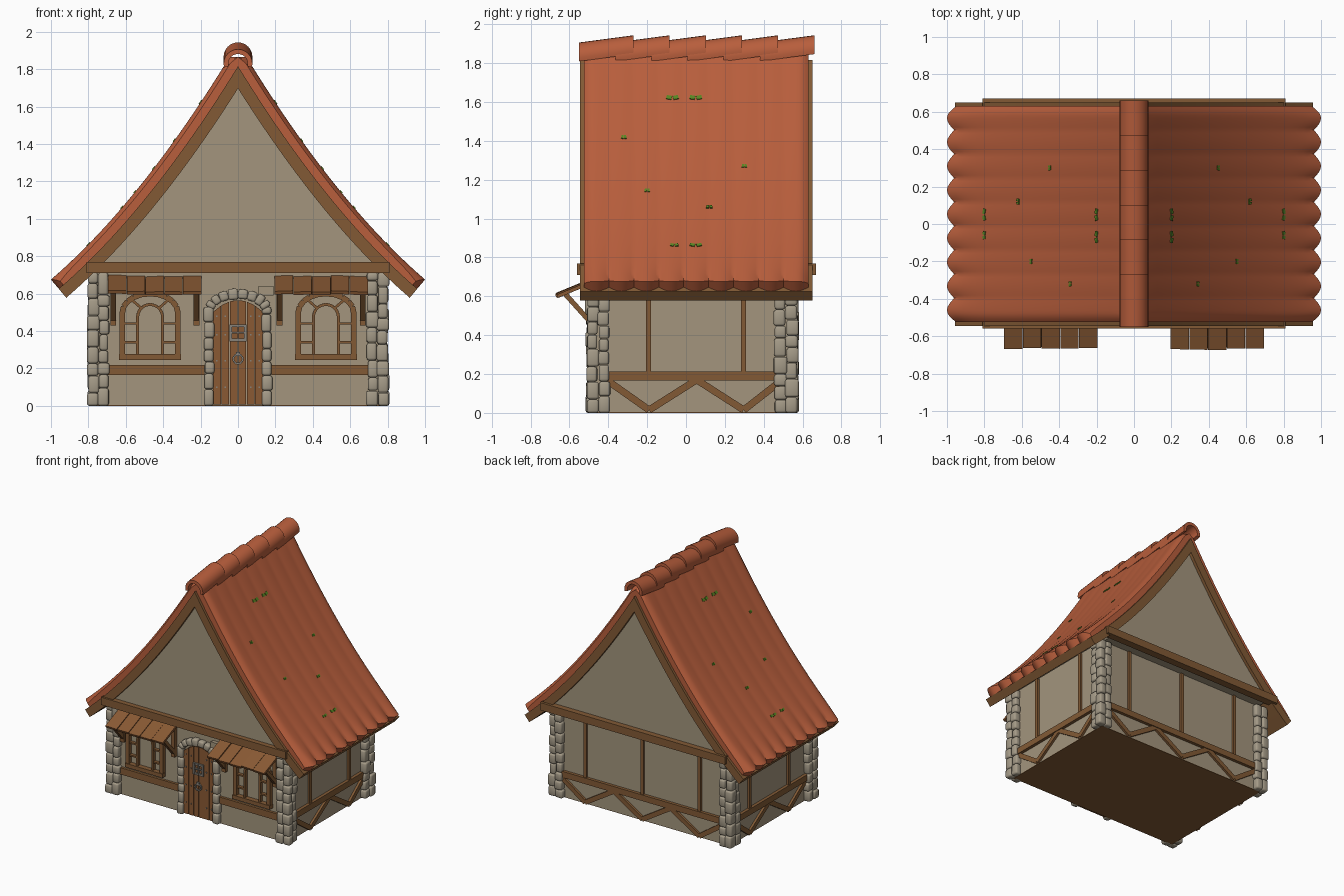
import bpy, bmesh, math, random
from mathutils import Matrix, Vector

if "Cube" in bpy.data.objects:
    bpy.data.objects.remove(bpy.data.objects["Cube"])
random.seed(4)

def material(name, r, g, b):
    m = bpy.data.materials.new(name)
    lin = lambda c: ((c / 255 + 0.055) / 1.055) ** 2.4
    m.diffuse_color = (lin(r), lin(g), lin(b), 1)
    m.use_nodes = True
    m.node_tree.nodes["Principled BSDF"].inputs["Base Color"].default_value = m.diffuse_color
    return m

WALL = material("plaster", 163, 149, 125)
WOOD = material("timber", 130, 90, 53)
PLANK = material("plank wood", 138, 90, 52)
STONE = material("stone", 165, 155, 136)
ROOF = material("roof tile", 184, 94, 60)
MOSS = material("moss", 88, 135, 35)
METAL = material("iron", 135, 130, 122)

def finish(name, bm, mat, smooth=None):
    bmesh.ops.recalc_face_normals(bm, faces=bm.faces[:])
    me = bpy.data.meshes.new(name)
    bm.to_mesh(me)
    bm.free()
    me.materials.append(mat)
    if smooth:
        for p in me.polygons:
            p.use_smooth = True
        me.set_sharp_from_angle(angle=math.radians(smooth))
    ob = bpy.data.objects.new(name, me)
    bpy.context.collection.objects.link(ob)
    return ob

def box(bm, x0, x1, y0, y1, z0, z1, rot=None):
    m = Matrix.Translation(((x0 + x1) / 2, (y0 + y1) / 2, (z0 + z1) / 2))
    if rot:
        m = m @ rot
    m = m @ Matrix.Diagonal((x1 - x0, y1 - y0, z1 - z0, 1))
    return bmesh.ops.create_cube(bm, size=1, matrix=m)["verts"]

def beam(bm, p, q, w, d, n):
    """Bar from p to q: w wide in its plane, d thick along the normal n."""
    p, q, n = Vector(p), Vector(q), Vector(n).normalized()
    a = (q - p).normalized()
    s = n.cross(a)
    m = Matrix((a * (q - p).length, s * w, n * d)).transposed().to_4x4()
    return bmesh.ops.create_cube(bm, size=1, matrix=Matrix.Translation((p + q) / 2) @ m)["verts"]

# Roof curve: outer height, slope, and a point lying off beneath the outer surface
def height(x): return 1.94 - 1.67 * x + 0.405 * x * x
def slope(x): return 1.67 - 0.81 * x
def under(x, off):
    x *= 1 - 0.652 * off
    return x, min(height(x) - off * math.hypot(1, slope(x)), 1.865)

def slab(name, ys, off0, off1, mat, wave):
    """Curved roof layer, both slopes, with wavy eaves when wave is set."""
    bm = bmesh.new()
    N = 24
    for side in (-1, 1):
        grid = []
        for y in ys:
            col = []
            w = abs(math.sin((y - ys[0]) / (ys[-1] - ys[0]) * 9 * math.pi)) if wave else 1
            d = max(0, 0.05 - min(y - ys[0], ys[-1] - y)) / 0.05 if wave else 0
            for k in range(2 * N + 2):
                top = k <= N
                t = (k if top else 2 * N + 1 - k) / N
                dip = (1 - w) * (0.003 + 0.018 * t ** 12) + 0.018 * d * d
                x, z = under(t * (1 - 0.025 * (1 - w) * t ** 12), off0 + dip if top else off1)
                col.append(bm.verts.new((side * x, y, z)))
            grid.append(col)
        K = 2 * N + 2
        for a, b in zip(grid, grid[1:]):
            for k in range(K):
                bm.faces.new((a[k], a[(k + 1) % K], b[(k + 1) % K], b[k]))
        for col in (grid[0], grid[-1]):
            for k in range(N):
                bm.faces.new((col[k], col[k + 1], col[K - 2 - k], col[K - 1 - k]))
    return finish(name, bm, mat, 40)

slab("roof_tiles", [-0.525 + 1.155 * i / 72 for i in range(73)], 0, 0.066, ROOF, True)
slab("roof_deck", [-0.545, 0.65], 0.064, 0.125, WOOD, False)

# Ridge caps: overlapping tilted half tubes
bm = bmesh.new()
for i in range(6):
    y0 = -0.55 + 0.186 * i
    rings = []
    for y, zc in ((y0, 1.829), (y0 + 0.28, 1.866)):
        for r in (0.077, 0.052):
            rings.append([bm.verts.new((r * math.sin(a), y, zc + r * math.cos(a)))
                          for a in [math.radians(-105 + 210 * k / 14) for k in range(15)]])
    fo, fi, bo, bi = rings
    for a, b in ((fo, bo), (bo, bi), (bi, fi), (fi, fo)):
        for k in range(14):
            bm.faces.new((a[k], a[k + 1], b[k + 1], b[k]))
    for k in (0, 14):
        bm.faces.new((fo[k], bo[k], bi[k], fi[k]))
finish("ridge_caps", bm, ROOF, 40)

# Moss tufts on both slopes
bm = bmesh.new()
for s in (-1, 1):
    for x, y, l in ((.2, -.07, .06), (.2, .05, .06), (.8, -.06, .04), (.8, .05, .06), (.34, -.32, .025),
                    (.45, .3, .025), (.55, -.2, .025), (.62, .12, .03)):
        h = Vector((0.012, 0, -0.012 * slope(x)))
        c = Vector((x, y, height(x)))
        for dy in (-l / 4, l / 4):
            p, q = c - h * 0.5 + Vector((0, dy, 0)), c + h * 0.5 + Vector((0, dy * 1.3, 0))
            p.x *= s
            q.x *= s
            beam(bm, p, q, l * 0.45, 0.009, (s * slope(x), 0, 1))
finish("moss", bm, MOSS)

# Walls, floor and gable block
bm = bmesh.new()
box(bm, -.755, .755, -.47, .535, .004, .72)
box(bm, .11, .19, -.5, -.46, .59, .64)
finish("walls", bm, WALL)
bm = bmesh.new()
box(bm, -.755, .755, -.47, .535, 0, .004)
finish("floor", bm, WOOD)
bm = bmesh.new()
half = [under(0.82 * k / 16, 0.12) for k in range(17)]
half = [p for p in half if p[1] > 0.725] + [(0.74, 0.72)]
outline = half + [(-x, z) for x, z in reversed(half[1:])]
f = bm.faces.new([bm.verts.new((x, -0.52, z)) for x, z in outline])
ext = bmesh.ops.extrude_face_region(bm, geom=[f])["geom"]
bmesh.ops.translate(bm, verts=[v for v in ext if isinstance(v, bmesh.types.BMVert)], vec=(0, 1.145, 0))
finish("gables", bm, WALL)

# Timber frame: tie beams, rails, posts and zigzag braces
bm = bmesh.new()
box(bm, -.81, .81, -.56, -.50, .71, .77)
box(bm, -.81, .81, .61, .67, .71, .77)
for s in (-1, 1):
    box(bm, min(s * .18, s * .7), max(s * .18, s * .7), -.49, -.46, .165, .218)
    X, n = s * .757, (1, 0, 0)
    beam(bm, (X, -.42, .19), (X, .47, .19), .048, .045, n)
    for y in (-.192, .297):
        beam(bm, (X, y, .2), (X, y, .71), .026, .03, n)
    zig = [(-.41, .17), (-.19, .015), (.055, .17), (.297, .015), (.47, .15)]
    for (a, b), (c, d) in zip(zig, zig[1:]):
        beam(bm, (X, a, b), (X, c, d), .036, .032, n)
Y, n = .537, (0, 1, 0)
beam(bm, (-.71, Y, .19), (.71, Y, .19), .048, .045, n)
for x in (-.5, 0, .5):
    beam(bm, (x, Y, .2), (x, Y, .715), .026, .03, n)
zig = [(-.71, .16), (-.5, .015), (-.25, .17), (0, .015), (.25, .17), (.5, .015), (.71, .16)]
for (a, b), (c, d) in zip(zig, zig[1:]):
    beam(bm, (a, Y, b), (c, Y, d), .036, .032, n)
finish("timber_frame", bm, WOOD)

# Stones: corner pillars, door jambs and door arch
def jig(v): return random.uniform(-v, v)
bm = bmesh.new()
def stack(x0, x1, y0, y1, top, j=0.006):
    z = 0
    while z < top - 0.03:
        h = min(random.uniform(0.06, 0.095), top - z)
        if top - z - h < 0.035:
            h = top - z
        box(bm, x0 + jig(j), x1 + jig(j), y0 + jig(j), y1 + jig(j), z, z + h - 0.001,
            Matrix.Rotation(jig(0.06), 4, 'Z'))
        z += h
for s in (-1, 1):
    for out, mid, inn in ((-.512, -.452, -.395), (.575, .515, .455)):
        for xa, xb, ya, yb in ((.745, .803, out, mid), (.69, .746, out, mid), (.743, .800, mid, inn)):
            stack(min(s * xa, s * xb), max(s * xa, s * xb), min(ya, yb), max(ya, yb), .712)
    stack(min(s * .13, s * .18), max(s * .13, s * .18), -.51, -.46, .53, .004)
pts = [(.158 * math.cos(a), .505 + .094 * math.sin(a)) for a in [math.radians(12 + 156 * k / 8) for k in range(9)]]
for (a, b), (c, d) in zip(pts, pts[1:]):
    beam(bm, (a, -.486, b), (c, -.486, d), .056 + jig(.006), .052, (0, 1, 0))
bmesh.ops.bevel(bm, geom=bm.edges[:], offset=0.012, segments=2, profile=0.5, affect='EDGES')
finish("stones", bm, STONE, 50)

# Door planks with arched top
bm = bmesh.new()
for i in range(6):
    x0 = -.135 + .045 * i
    for v in box(bm, x0 + .002, x0 + .043, -.49, -.46, .008, .5):
        if v.co.z > .3:
            v.co.z = .50 + .065 * (1 - (v.co.x / .135) ** 2)
finish("door", bm, PLANK)

# Door ironwork: grille, knocker ring and studs
bm = bmesh.new()
for o in (-.038, 0, .038):
    w = .008 if o == 0 else .014
    box(bm, o - w / 2, o + w / 2, -.504, -.488, .345, .435)
    box(bm, -.044, .044, -.503, -.488, .39 + o - w / 2, .39 + o + w / 2)
ring = [(.026 * math.cos(a), -.498, .25 + .026 * math.sin(a)) for a in [k * math.pi / 5 for k in range(10)]]
for p, q in zip(ring, ring[1:] + ring[:1]):
    beam(bm, p, q, .01, .012, (0, 1, 0))
box(bm, -.012, .012, -.503, -.488, .265, .288)
for z in (.1, .24, .38, .48):
    for i in (0, 1, 4, 5):
        x = -.1125 + .045 * i
        box(bm, x - .004, x + .004, -.495, -.488, z - .004, z + .004)
finish("door_iron", bm, METAL)

for s, side in ((-1, "left"), (1, "right")):
    cx, n = s * .47, (0, 1, 0)
    # Window frame with arched outer and inner bars
    bm = bmesh.new()
    box(bm, cx - .165, cx + .165, -.51, -.46, .245, .276)
    def arch(r, rise, z, w, d):
        p = [(cx + r * math.cos(k * math.pi / 10), -.483, z + rise * math.sin(k * math.pi / 10)) for k in range(11)]
        for a, b in zip(p, p[1:]):
            beam(bm, a, b, w, d, n)
    arch(.148, .10, .5, .03, .04)
    arch(.067, .067, .475, .016, .03)
    for t in (-1, 1):
        beam(bm, (cx + t * .148, -.483, .27), (cx + t * .148, -.483, .505), .03, .04, n)
        beam(bm, (cx + t * .067, -.483, .27), (cx + t * .067, -.483, .48), .016, .03, n)
        beam(bm, (cx + t * .05, -.483, .525), (cx + t * .108, -.483, .575), .014, .03, n)
        for z in (.34, .44):
            beam(bm, (cx + t * .067, -.483, z), (cx + t * .148, -.483, z), .012, .026, n)
    finish(side + "_window", bm, WOOD)
    # Awning planks and brackets
    ax = s * .445
    bm = bmesh.new()
    for i in range(5):
        x = ax - .2 + .1 * i
        dz = jig(.005)
        beam(bm, (x, -.665 + jig(.006), .603 + dz), (x, -.46, .688 + dz), .098, .018, (jig(.05), -.4, 1))
    finish(side + "_awning", bm, PLANK)
    bm = bmesh.new()
    for x in (ax - .222, ax + .222):
        box(bm, x - .016, x + .016, -.5, -.46, .43, .66)
        beam(bm, (x, -.62, .61), (x, -.485, .46), .026, .03, (1, 0, 0))
    finish(side + "_awning_brackets", bm, WOOD)
